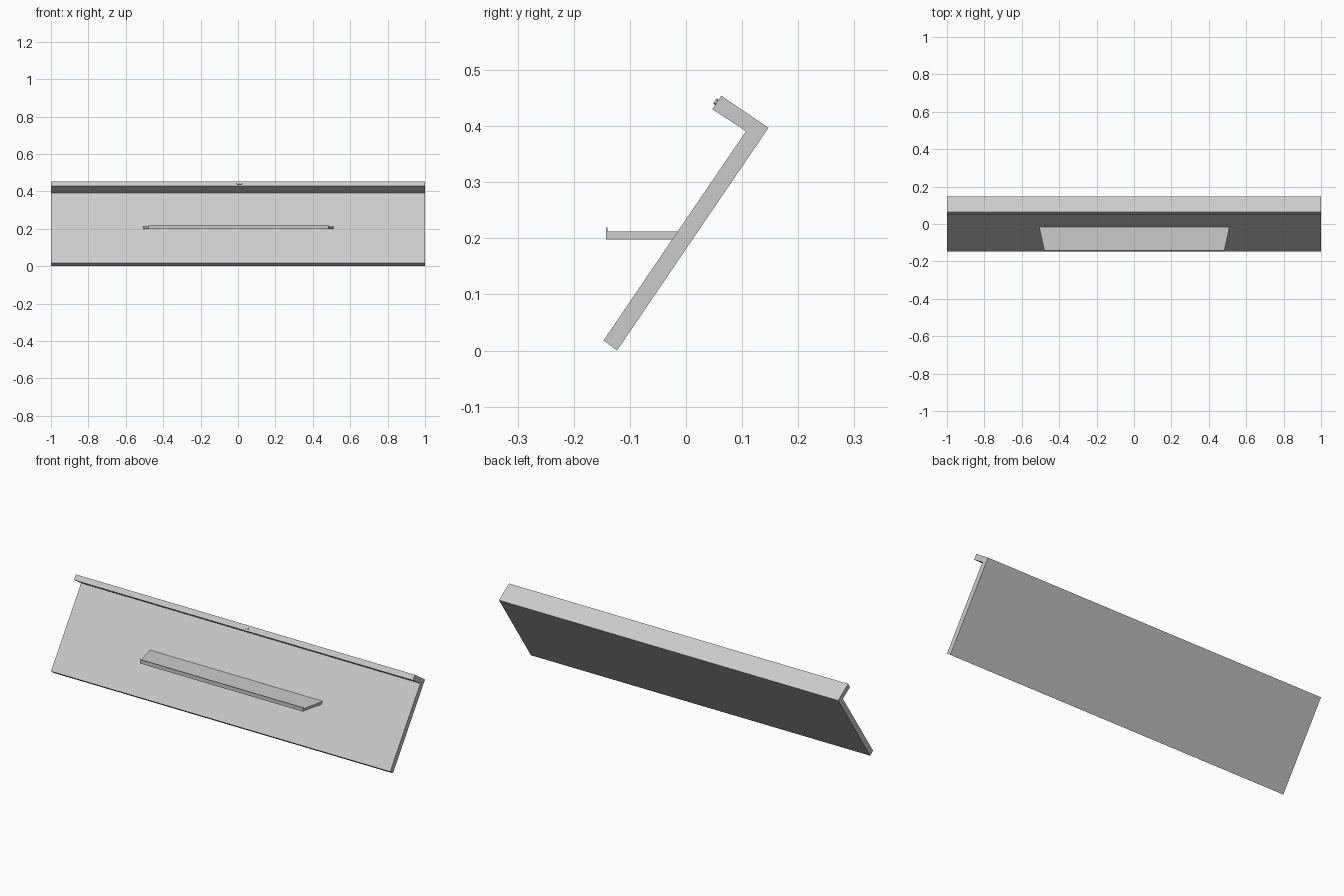
import bpy, bmesh
from mathutils import Vector

if "Cube" in bpy.data.objects:
    bpy.data.objects.remove(bpy.data.objects["Cube"])


def prism(name, pts, offset):
    """Solid made by extruding a closed loop of 3D points along offset."""
    bm = bmesh.new()
    face = bm.faces.new([bm.verts.new(p) for p in pts])
    ext = bmesh.ops.extrude_face_region(bm, geom=[face], use_keep_orig=True)
    moved = [g for g in ext["geom"] if isinstance(g, bmesh.types.BMVert)]
    bmesh.ops.translate(bm, verts=moved, vec=Vector(offset))
    bmesh.ops.recalc_face_normals(bm, faces=bm.faces[:])
    me = bpy.data.meshes.new(name)
    bm.to_mesh(me)
    bm.free()
    ob = bpy.data.objects.new(name, me)
    bpy.context.collection.objects.link(ob)
    return ob


# leaning panel with a hood folded forward at the top (side profile y, z)
profile = [(-0.147, 0.018), (-0.123, 0.0), (0.147, 0.397),
           (0.063, 0.454), (0.047, 0.430), (0.107, 0.391)]
prism("hooded_panel", [(-1, y, z) for y, z in profile], (2, 0, 0))

# tapered shelf, its back edge sunk into the panel
cx = 0.002
front, back = -0.143, -0.014
prism("shelf", [(cx - 0.481, front, 0.198), (cx + 0.481, front, 0.198),
                (cx + 0.509, back, 0.198), (cx - 0.509, back, 0.198)],
      (0, 0, 0.014))

# thin raised edge along the shelf front
prism("shelf_edge", [(cx - 0.481, front, 0.198), (cx + 0.481, front, 0.198),
                     (cx + 0.4816, front + 0.003, 0.198),
                     (cx - 0.4816, front + 0.003, 0.198)],
      (0, 0, 0.021))

# small sensor with clipped ends on the hood's front face
up = Vector((0, 0.555, 0.832))
out = Vector((0, -0.832, 0.555))
mid = Vector((0.008, 0.0555, 0.442)) - out * 0.002
outline = [(-0.016, -0.003), (-0.013, -0.0055), (0.013, -0.0055), (0.016, -0.003),
           (0.016, 0.003), (0.013, 0.0055), (-0.013, 0.0055), (-0.016, 0.003)]
prism("hood_sensor", [mid + Vector((u, 0, 0)) + up * v for u, v in outline], out * 0.007)
